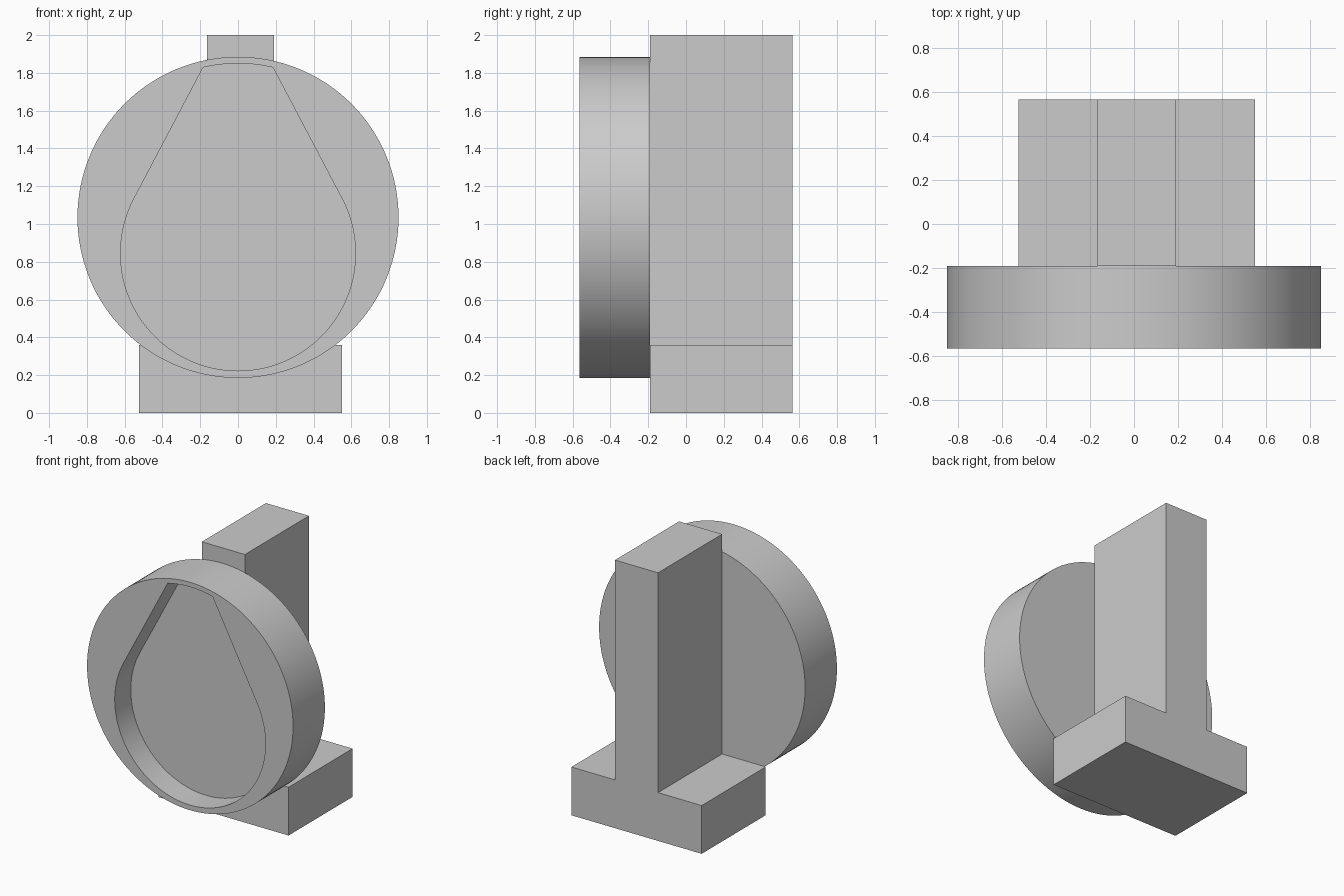
import bpy
import bmesh
from math import sin, cos, radians

if "Cube" in bpy.data.objects:
    bpy.data.objects.remove(bpy.data.objects["Cube"], do_unlink=True)

grey = bpy.data.materials.new("light grey")
grey.use_nodes = True
grey.diffuse_color = (0.6, 0.6, 0.6, 1)
grey.node_tree.nodes["Principled BSDF"].inputs["Base Color"].default_value = (0.6, 0.6, 0.6, 1)


def arc(radius, z, start, end, steps):
    """Points on an arc in the XZ plane, angles in degrees, centred on x = 0."""
    angles = [radians(start + (end - start) * i / steps) for i in range(steps + 1)]
    return [(radius * cos(a), z + radius * sin(a)) for a in angles]


def prism(name, profile, front, back):
    """Extrude an XZ profile along y."""
    bm = bmesh.new()
    face = bm.faces.new([bm.verts.new((x, front, z)) for x, z in profile])
    new = bmesh.ops.extrude_face_region(bm, geom=[face])["geom"]
    verts = [v for v in new if isinstance(v, bmesh.types.BMVert)]
    bmesh.ops.translate(bm, verts=verts, vec=(0, back - front, 0))
    bmesh.ops.recalc_face_normals(bm, faces=bm.faces)
    mesh = bpy.data.meshes.new(name)
    bm.to_mesh(mesh)
    bm.free()
    mesh.materials.append(grey)
    obj = bpy.data.objects.new(name, mesh)
    bpy.context.collection.objects.link(obj)
    return obj


FRONT, JOIN, BACK = -0.565, -0.19, 0.565
DISC_Z, DISC_R = 1.035, 0.85

# Upright post on a wide foot, as one inverted T
prism("stand", [(-0.525, 0), (0.55, 0), (0.55, 0.36), (0.19, 0.36),
                (0.19, 2), (-0.165, 2), (-0.165, 0.36), (-0.525, 0.36)], JOIN, BACK)

# Round disc
disc = prism("disc", arc(DISC_R, DISC_Z, 0, 360, 128)[:-1], FRONT, JOIN)

# Teardrop pocket cut halfway into the disc
teardrop = arc(0.622, 0.845, -208, 28, 80) + arc(0.815, DISC_Z, 76.9, 103.1, 12)
cutter = prism("pocket_cutter", teardrop, FRONT - 0.1, FRONT + 0.19)
cutter.hide_render = True
cut = disc.modifiers.new("pocket", "BOOLEAN")
cut.operation = "DIFFERENCE"
cut.solver = "EXACT"
cut.object = cutter
bpy.context.view_layer.objects.active = disc
bpy.ops.object.modifier_apply(modifier=cut.name)
bpy.data.objects.remove(cutter, do_unlink=True)

# Smooth curved walls, sharp rims
bpy.ops.object.select_all(action="DESELECT")
disc.select_set(True)
bpy.ops.object.shade_smooth_by_angle(angle=radians(20))
